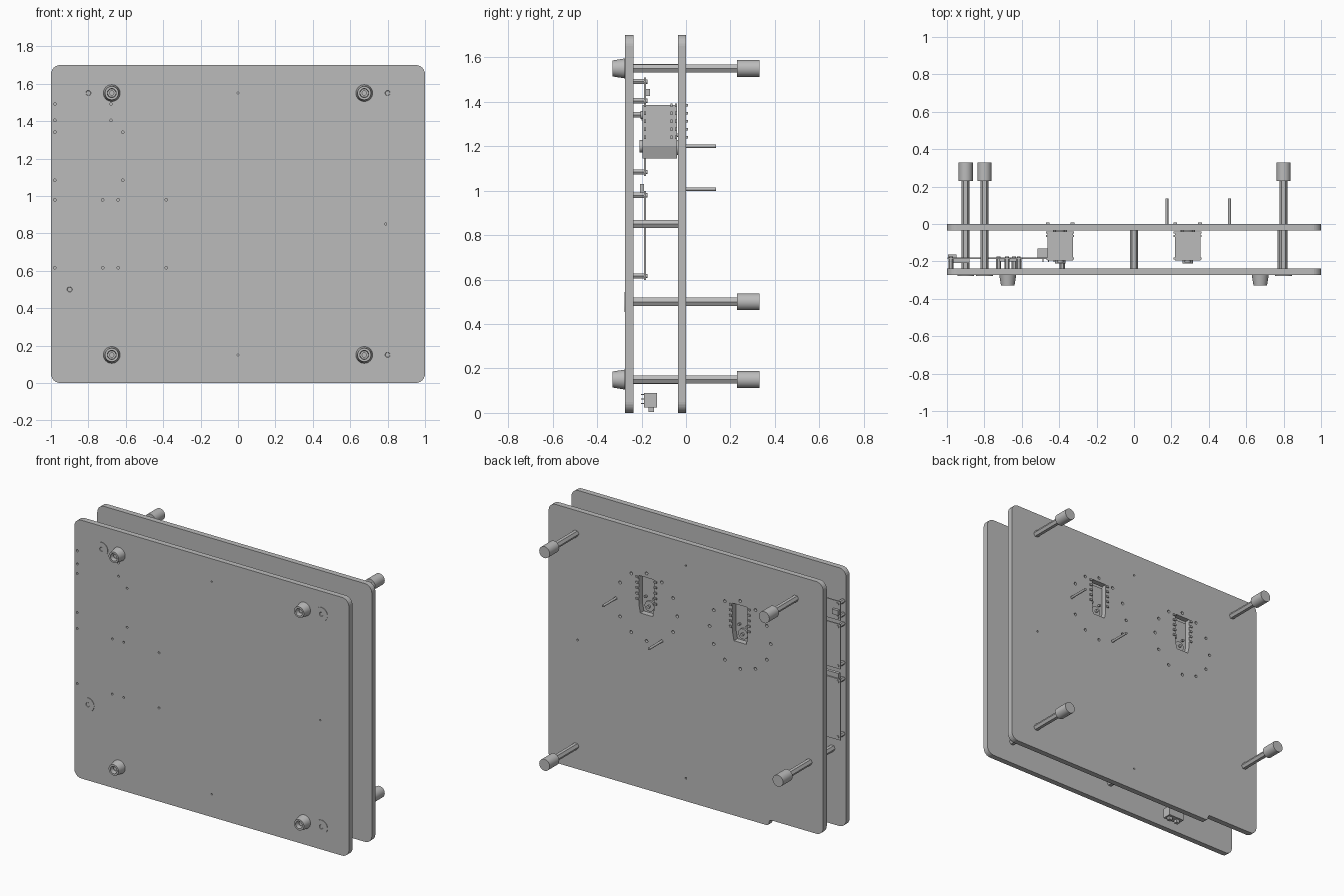
import bpy, bmesh, math
from mathutils import Vector

if "Cube" in bpy.data.objects:
    bpy.data.objects.remove(bpy.data.objects["Cube"])

grey = bpy.data.materials.new("mid_grey")
grey.use_nodes = True
GREY = (0.5, 0.5, 0.5, 1)
grey.diffuse_color = GREY
grey.node_tree.nodes["Principled BSDF"].inputs["Base Color"].default_value = GREY

# Depths of the two panels
F0, F1 = -0.274, -0.237
B0, B1 = -0.036, 0.001


def box(bm, x0, x1, y0, y1, z0, z1):
    prism(bm, [(x0, z0), (x1, z0), (x1, z1), (x0, z1)], y0, y1)


def prism(bm, outline, y0, y1):
    base = [bm.verts.new((x, y0, z)) for x, z in outline]
    back = [bm.verts.new((x, y1, z)) for x, z in outline]
    bm.faces.new(base)
    bm.faces.new(back[::-1])
    n = len(base)
    edges = []
    for i in range(n):
        j = (i + 1) % n
        bm.faces.new((base[i], back[i], back[j], base[j]))
        edges.append(bm.edges.get((base[i], back[i])))
    return edges


def lathe(bm, x, z, profile, sides=24):
    """Turn (radius, y) points round an axis along y."""
    rings = []
    for r, y in profile:
        count = sides if r > 0 else 1
        angles = [math.tau * k / sides for k in range(count)]
        rings.append([bm.verts.new((x + r * math.cos(a), y, z + r * math.sin(a)))
                      for a in angles])
    for a, b in zip(rings, rings[1:]):
        for k in range(sides):
            quad = [a[k % len(a)], a[(k + 1) % len(a)],
                    b[(k + 1) % len(b)], b[k % len(b)]]
            bm.faces.new(list(dict.fromkeys(quad)))


def rod(bm, x, z, r, y0, y1, sides=24):
    lathe(bm, x, z, [(0, y0), (r, y0), (r, y1), (0, y1)], sides)


def finish(name, bm, smooth=True):
    bmesh.ops.recalc_face_normals(bm, faces=bm.faces)
    mesh = bpy.data.meshes.new(name)
    bm.to_mesh(mesh)
    bm.free()
    mesh.materials.append(grey)
    ob = bpy.data.objects.new(name, mesh)
    bpy.context.collection.objects.link(ob)
    if smooth:
        bpy.ops.object.select_all(action='DESELECT')
        ob.select_set(True)
        bpy.context.view_layer.objects.active = ob
        bpy.ops.object.shade_smooth_by_angle(angle=math.radians(30))
    return ob


def cut(ob, bm):
    cutter = finish("cutter", bm, False)
    cutter.hide_render = True
    mod = ob.modifiers.new("holes", 'BOOLEAN')
    mod.operation = 'DIFFERENCE'
    mod.solver = 'EXACT'
    mod.object = cutter
    bpy.context.view_layer.update()
    graph = bpy.context.evaluated_depsgraph_get()
    mesh = bpy.data.meshes.new_from_object(ob.evaluated_get(graph))
    ob.modifiers.clear()
    ob.data = mesh
    bpy.data.objects.remove(cutter)


def panel(name, outline, radii, y0, y1):
    bm = bmesh.new()
    edges = prism(bm, outline, y0, y1)
    for radius in sorted(set(radii)):
        chosen = [e for e, r in zip(edges, radii) if r == radius]
        bmesh.ops.bevel(bm, geom=chosen, offset=radius, segments=6,
                        profile=0.5, affect='EDGES')
    return finish(name, bm, False)


TOP = 1.7
LEGS = [(-0.8, 1.55), (0.8, 1.55), (-0.9, 0.5), (0.8, 0.15)]
FEET = [(x, z) for x in (-0.675, 0.675) for z in (0.15, 1.55)]
SPACERS = [(0, 1.55), (0, 0.15), (0.79, 0.85)]
DIALS = [(-0.395, 1.2), (0.287, 1.2)]
RING = 0.223

# Circuit boards: x range, z range
BOARDS = {"upper_board": (-0.998, -0.66, 1.385, 1.51),
          "middle_board": (-0.998, -0.597, 1.065, 1.36),
          "lower_outer_board": (-0.998, -0.705, 0.597, 0.998),
          "lower_inner_board": (-0.66, -0.365, 0.597, 0.998)}


def corners(board):
    x0, x1, z0, z1 = board
    return [(x, z) for x in (x0 + 0.019, x1 - 0.019) for z in (z0 + 0.019, z1 - 0.019)]


# Front panel with its fixing holes
front = panel("front_panel", [(-1, 0), (1, 0), (1, TOP), (-1, TOP)], [0.05] * 4, F0, F1)
bm = bmesh.new()
for board in BOARDS.values():
    for x, z in corners(board):
        rod(bm, x, z, 0.007, F0 - 0.02, F1 + 0.02, 12)
for x, z in SPACERS:
    rod(bm, x, z, 0.005, F0 - 0.02, F1 + 0.02, 12)
cut(front, bm)

# Back panel with notched corner, dial rings and motor openings
back = panel("back_panel",
             [(-1, 0.04), (-0.61, 0.04), (-0.6, 0), (1, 0), (1, TOP), (-1, TOP)],
             [0.05, 0.012, 0.012, 0.05, 0.05, 0.05], B0, B1)
bm = bmesh.new()
for cx, cz in DIALS:
    for k in range(12):
        a = math.tau * k / 12
        rod(bm, cx + RING * math.cos(a), cz + RING * math.sin(a), 0.01,
            B0 - 0.02, B1 + 0.02, 12)
    prism(bm, [(cx - 0.045, cz - 0.05), (cx + 0.045, cz - 0.05), (cx + 0.055, cz),
               (cx + 0.055, cz + 0.195), (cx - 0.055, cz + 0.195), (cx - 0.055, cz)],
          B0 - 0.02, B1 + 0.02)
for x, z in SPACERS:
    rod(bm, x, z, 0.006, B0 - 0.02, B1 + 0.02, 12)
cut(back, bm)

# Long hexagonal legs with end knobs and flush washers
for i, (x, z) in enumerate(LEGS):
    bm = bmesh.new()
    rod(bm, x, z, 0.021, F1, 0.24, 6)
    finish(f"leg_rod_{i}", bm, False)
    bm = bmesh.new()
    rod(bm, x, z, 0.038, 0.23, 0.33, 32)
    finish(f"leg_knob_{i}", bm)
    bm = bmesh.new()
    lathe(bm, x, z, [(0, F0 - 0.001), (0.012, F0 - 0.001), (0.014, F0 - 0.003),
                     (0.045, F0 - 0.003), (0.045, F0)], 32)
    finish(f"leg_washer_{i}", bm)

# Tapered hollow feet with a screw inside
for i, (x, z) in enumerate(FEET):
    bm = bmesh.new()
    lathe(bm, x, z, [(0, F0), (0.045, F0), (0.036, -0.33), (0.024, -0.33),
                     (0.022, -0.295), (0, -0.295)], 32)
    finish(f"foot_{i}", bm)
    bm = bmesh.new()
    rod(bm, x, z, 0.014, -0.31, -0.29, 16)
    finish(f"foot_screw_{i}", bm)

# Hexagonal spacers between the panels
for i, (x, z) in enumerate(SPACERS):
    bm = bmesh.new()
    rod(bm, x, z, 0.022, F1, B0, 6)
    finish(f"spacer_{i}", bm, False)

# Pegs in two of the ring holes
for i, k in enumerate((0, 8)):
    a = math.tau * k / 12
    cx, cz = DIALS[1]
    bm = bmesh.new()
    rod(bm, cx + RING * math.cos(a), cz + RING * math.sin(a), 0.008, B0, 0.136, 16)
    finish(f"peg_{i}", bm)

# Motors behind the back panel
for i, (cx, cz) in enumerate(DIALS):
    bm = bmesh.new()
    prism(bm, [(cx - 0.05, cz - 0.055), (cx + 0.05, cz - 0.055), (cx + 0.068, cz),
               (cx + 0.068, cz + 0.185), (cx - 0.068, cz + 0.185), (cx - 0.068, cz)],
          -0.195, B0 - 0.004)
    finish(f"motor_body_{i}", bm, False)
    bm = bmesh.new()
    rod(bm, cx, cz, 0.028, -0.21, -0.19)
    rod(bm, cx, cz + 0.14, 0.018, -0.205, -0.19)
    rod(bm, cx, cz - 0.005, 0.034, B0 - 0.01, B0 + 0.008)
    rod(bm, cx, cz - 0.005, 0.01, B0, B0 + 0.022, 12)
    for s in (-1, 1):
        rod(bm, cx + s * 0.03, cz + 0.05, 0.008, B0 - 0.01, B0 + 0.012, 12)
    finish(f"motor_hubs_{i}", bm)
    bm = bmesh.new()
    for s in (-1, 1):
        for k in range(5):
            z = cz + 0.04 + k * 0.036
            x = cx + s * 0.066
            box(bm, x - 0.01, x + 0.01, B1 - 0.004, 0.009, z - 0.006, z + 0.006)
            for y in (-0.185, -0.045, -0.065):
                box(bm, x - 0.009, x + 0.009, y - 0.005, y + 0.005, z - 0.008, z + 0.008)
    finish(f"motor_pins_{i}", bm, False)

# Circuit boards on short standoffs
for name, board in BOARDS.items():
    bm = bmesh.new()
    x0, x1, z0, z1 = board
    box(bm, x0, x1, -0.188, -0.18, z0, z1)
    finish(name, bm, False)
    bm = bmesh.new()
    for x, z in corners(board):
        rod(bm, x, z, 0.014, F1, -0.188, 6)
        rod(bm, x, z, 0.01, -0.18, -0.174, 12)
    finish(name + "_standoffs", bm, False)

# Connectors on the boards
bm = bmesh.new()
box(bm, -0.995, -0.95, -0.18, -0.162, 1.425, 1.457)
box(bm, -0.98, -0.88, -0.208, -0.188, 0.99, 1.03)
box(bm, -0.72, -0.62, -0.2, -0.188, 1.315, 1.345)
finish("board_connectors", bm, False)

# Bottom socket with tabs and pins
bm = bmesh.new()
box(bm, -0.515, -0.4, -0.188, -0.13, 0.025, 0.09)
for x in (-0.495, -0.435):
    box(bm, x, x + 0.025, -0.168, -0.145, 0.004, 0.025)
for z in (0.04, 0.06, 0.08):
    for x in (-0.49, -0.46, -0.43):
        box(bm, x, x + 0.006, -0.202, -0.188, z, z + 0.005)
finish("bottom_socket", bm, False)
